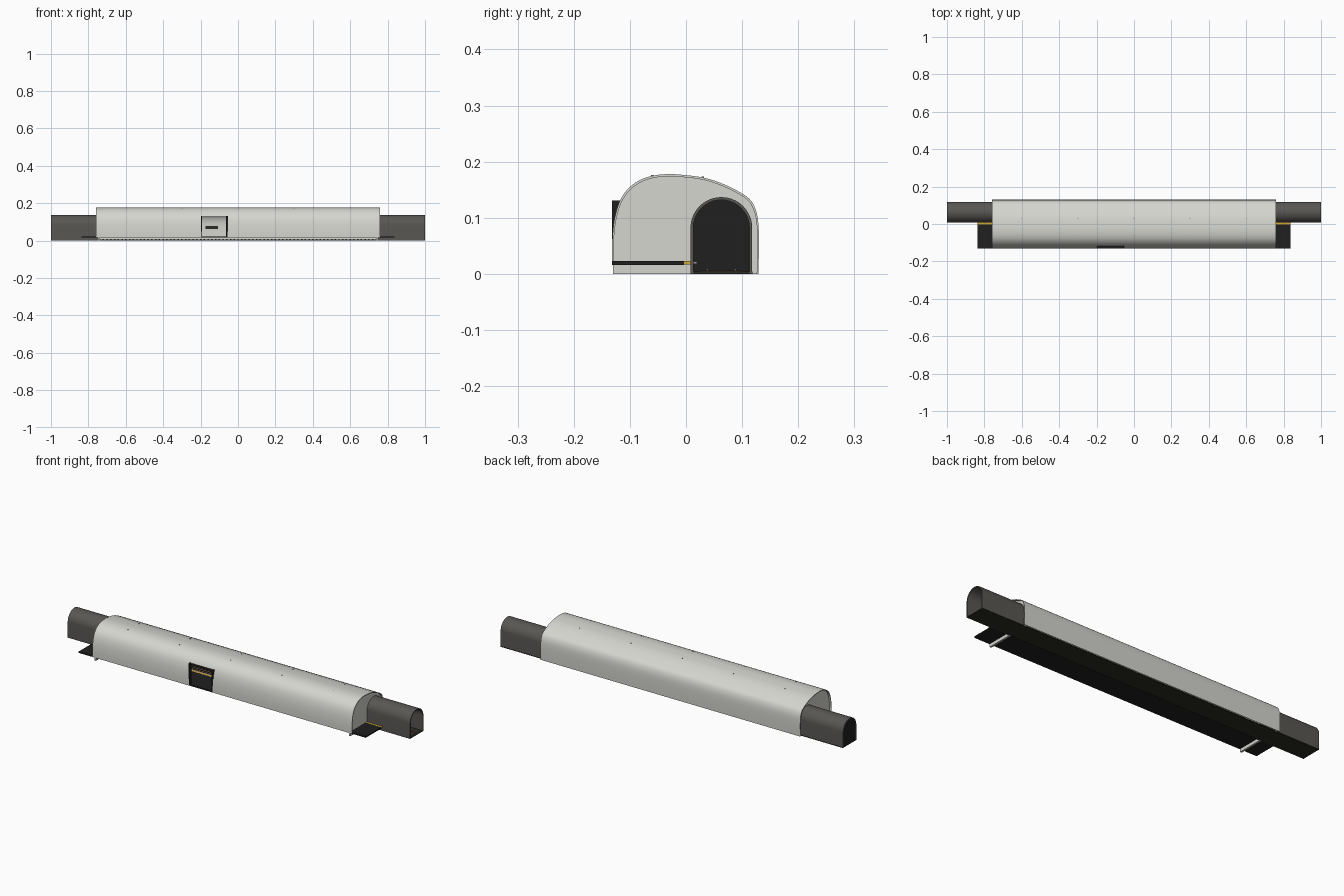
import bpy, bmesh, math

cube = bpy.data.objects.get("Cube")
if cube:
    bpy.data.objects.remove(cube, do_unlink=True)


def material(name, r, g, b):
    m = bpy.data.materials.new(name)
    m.use_nodes = True
    m.diffuse_color = (r, g, b, 1)
    bsdf = m.node_tree.nodes["Principled BSDF"]
    bsdf.inputs["Base Color"].default_value = (r, g, b, 1)
    bsdf.inputs["Roughness"].default_value = 0.8
    return m


PALE = material("pale concrete", 0.66, 0.67, 0.62)
TUNNEL = material("brown grey lining", 0.1, 0.094, 0.086)
BLACK = material("near black", 0.014, 0.014, 0.014)
OLIVE = material("dark olive", 0.024, 0.025, 0.016)
YELLOW = material("safety yellow", 0.65, 0.4, 0.04)
STEEL = material("grey steel", 0.3, 0.3, 0.3)
BROWN = material("sleeper brown", 0.1, 0.05, 0.035)


def finish(name, bm, mat, smooth=False):
    bmesh.ops.recalc_face_normals(bm, faces=bm.faces)
    mesh = bpy.data.meshes.new(name)
    bm.to_mesh(mesh)
    bm.free()
    mesh.materials.append(mat)
    obj = bpy.data.objects.new(name, mesh)
    bpy.context.collection.objects.link(obj)
    if smooth:
        bpy.ops.object.select_all(action='DESELECT')
        obj.select_set(True)
        bpy.context.view_layer.objects.active = obj
        bpy.ops.object.shade_smooth_by_angle(angle=math.radians(35))
    return obj


def extrude(bm, section, x0, x1):
    """Extrude a closed (y, z) section along x."""
    a, b = ([bm.verts.new((x, y, z)) for y, z in section] for x in (x0, x1))
    bm.faces.new(a)
    bm.faces.new(b[::-1])
    n = len(section)
    for i in range(n):
        j = (i + 1) % n
        bm.faces.new((a[i], b[i], b[j], a[j]))


def box(bm, x0, x1, y0, y1, z0, z1):
    extrude(bm, [(y0, z0), (y1, z0), (y1, z1), (y0, z1)], x0, x1)


def boxes(name, mat, *dims):
    bm = bmesh.new()
    for d in dims:
        box(bm, *d)
    return finish(name, bm, mat)


def rounded(points, steps=3):
    """Smooth curve through the given points."""
    out = []
    p = [points[0]] + points + [points[-1]]
    for i in range(1, len(p) - 2):
        for s in range(steps):
            t = s / steps
            out.append(tuple(0.5 * (2 * b + (c - a) * t + (2 * a - 5 * b + 4 * c - d) * t * t
                                    + (3 * b - a - 3 * c + d) * t ** 3)
                             for a, b, c, d in zip(*p[i - 1:i + 3])))
    return out + [points[-1]]


def band(line, thickness_scale):
    """Closed section made of a line and its inner copy."""
    return line + [(y * thickness_scale, z * thickness_scale) for y, z in reversed(line)]


def arch(radius, base=0.0, steps=20):
    centre, spring = 0.063, 0.082
    pts = [(centre - radius * math.cos(math.pi * i / steps),
            spring + radius * math.sin(math.pi * i / steps)) for i in range(steps + 1)]
    return [(centre - radius, base)] + pts + [(centre + radius, base)]


# Vaulted station hall, with a doorway left open in the front wall
key = [(-.132, .016), (-.132, .05), (-.130, .08), (-.126, .105), (-.118, .13),
       (-.105, .150), (-.085, .166), (-.06, .175), (-.03, .178), (0, .176),
       (.03, .172), (.06, .163), (.09, .149), (.113, .134), (.124, .115),
       (.129, .09), (.130, .05), (.129, 0)]
vault = rounded(key)
DOOR_L, DOOR_R = -0.195, -0.057
bm = bmesh.new()
extrude(bm, band(vault, 0.977), -0.758, DOOR_L)
extrude(bm, band(vault[12:], 0.977), DOOR_L, DOOR_R)
extrude(bm, band(vault, 0.977), DOOR_R, 0.758)
finish("station_vault", bm, PALE, True)

# End walls with the tunnel opening
inside = [(y * 0.985, z * 0.985) for y, z in vault]
wall = [(-.13, 0)] + inside[:-1] + [(.127, 0)] + arch(0.052)[::-1]
bm = bmesh.new()
for x in (-0.748, 0.738):
    extrude(bm, wall, x, x + 0.01)
finish("end_walls", bm, PALE)

# Tunnel tubes
bm = bmesh.new()
for x in (-1, 0.745):
    extrude(bm, arch(0.055) + arch(0.050)[::-1], x, x + 0.255)
finish("tunnel_tubes", bm, TUNNEL, True)

# Black plug closing the far tunnel
bm = bmesh.new()
extrude(bm, arch(0.0545, 0.001), -1, -0.996)
finish("tunnel_end_plug", bm, BLACK)

# Track bed, sleepers and rails
boxes("track_bed", OLIVE, (-0.999, 0.999, 0.009, 0.1185, 0, 0.004))
boxes("sleepers", BROWN, *[(x / 50 - .004, x / 50 + .004, .025, .1, .004, .006)
                           for x in range(-49, 50)])
boxes("rails", STEEL, *[(-.995, .995, y - .0015, y + .0015, .006, .010) for y in (.038, .088)])

# Platform with its warning stripe and lip
boxes("platform", BLACK, (-0.838, 0.838, -0.1315, -0.004, 0.016, 0.023))
boxes("warning_stripe", YELLOW, (-0.838, 0.838, -0.004, 0.008, 0.017, 0.0235))
boxes("platform_lip", STEEL, (-0.74, 0.74, 0.008, 0.02, 0.018, 0.022))

# Door frame: two posts and a thin lintel
boxes("door_frame", BLACK,
      (DOOR_L - .003, DOOR_L + .003, -.132, -.115, .016, .131),
      (DOOR_R - .006, DOOR_R + .003, -.132, -.115, .016, .131),
      (DOOR_L, DOOR_R, -.131, -.114, .127, .130))

# Sign plates along the rear wall
boxes("wall_signs", OLIVE, *[(x - .033, x + .033, .119, .125, .061, .079)
                             for x in (-.64, -.39, -.14, .11, .36, .61)])

# Tiny lamp mounts showing through the roof
boxes("lamp_mounts", STEEL,
      *[(x - .002, x + .002, y - .002, y + .002, z - .008, z)
        for y, z in ((-.06, .1765), (.03, .174)) for x in (-.6, -.3, 0, .3, .6)])
